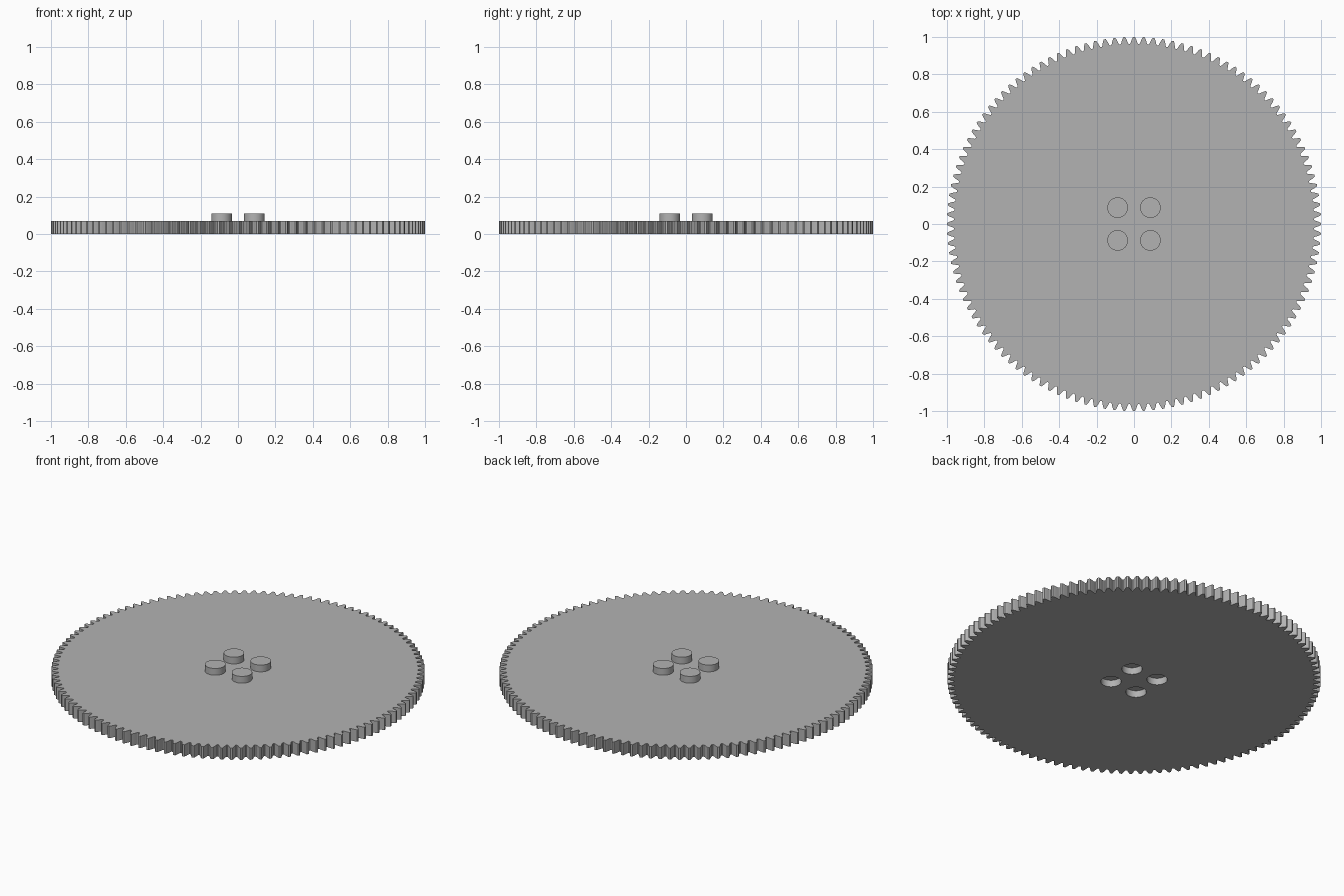
import bpy
import bmesh
from math import pi, sin, cos
from mathutils import Matrix

cube = bpy.data.objects.get("Cube")
if cube:
    bpy.data.objects.remove(cube)

TEETH = 120
THICKNESS = 0.07
PEG_HEIGHT = 0.04
PEG_RADIUS = 0.055
PEG_OFFSET = 0.0875

grey = bpy.data.materials.new("light_grey")
grey.use_nodes = True
colour = (0.45, 0.45, 0.45, 1)
grey.diffuse_color = colour
grey.node_tree.nodes["Principled BSDF"].inputs["Base Color"].default_value = colour


def finish(bm, name):
    mesh = bpy.data.meshes.new(name)
    bmesh.ops.recalc_face_normals(bm, faces=bm.faces[:])
    bm.to_mesh(mesh)
    bm.free()
    obj = bpy.data.objects.new(name, mesh)
    bpy.context.collection.objects.link(obj)
    mesh.materials.append(grey)
    return obj


def cylinder(name, x, y, bottom, top):
    bm = bmesh.new()
    bmesh.ops.create_cone(bm, cap_ends=True, segments=48, radius1=PEG_RADIUS,
                          radius2=PEG_RADIUS, depth=top - bottom,
                          matrix=Matrix.Translation((x, y, (top + bottom) / 2)))
    return finish(bm, name)


def select_only(obj):
    bpy.ops.object.select_all(action="DESELECT")
    obj.select_set(True)
    bpy.context.view_layer.objects.active = obj


# Toothed plate: half a tooth as (radius, fraction of the pitch), mirrored
half = [(0.963, 0.44), (0.966, 0.38), (0.972, 0.335), (0.984, 0.25),
        (0.993, 0.175), (1.0, 0.1)]
tooth = [(r, -a) for r, a in half] + [(r, a) for r, a in reversed(half)]
bm = bmesh.new()
rim = []
for i in range(TEETH):
    for radius, shift in tooth:
        angle = 2 * pi * (i + shift) / TEETH
        rim.append(bm.verts.new((radius * cos(angle), radius * sin(angle), 0)))
base = bm.faces.new(rim)
extruded = bmesh.ops.extrude_face_region(bm, geom=[base], use_keep_orig=True)
top_verts = [v for v in extruded["geom"] if isinstance(v, bmesh.types.BMVert)]
bmesh.ops.translate(bm, verts=top_verts, vec=(0, 0, THICKNESS))
plate = finish(bm, "gear_plate")

# Pegs on top, with matching blind sockets underneath
for x_name, sx in (("left", 1), ("right", -1)):
    for y_name, sy in (("front", -1), ("back", 1)):
        x, y = sx * PEG_OFFSET, sy * PEG_OFFSET
        peg = cylinder(f"peg_{y_name}_{x_name}", x, y,
                       THICKNESS - 0.01, THICKNESS + PEG_HEIGHT)
        select_only(peg)
        bpy.ops.object.shade_smooth_by_angle(angle=0.6)
        cutter = cylinder("socket_cutter", x, y, -0.05, PEG_HEIGHT)
        cutter.hide_render = True
        cut = plate.modifiers.new("socket", "BOOLEAN")
        cut.operation = "DIFFERENCE"
        cut.solver = "EXACT"
        cut.object = cutter
        select_only(plate)
        bpy.ops.object.modifier_apply(modifier=cut.name)
        bpy.data.objects.remove(cutter)

select_only(plate)
bpy.ops.object.shade_smooth_by_angle(angle=0.4)
